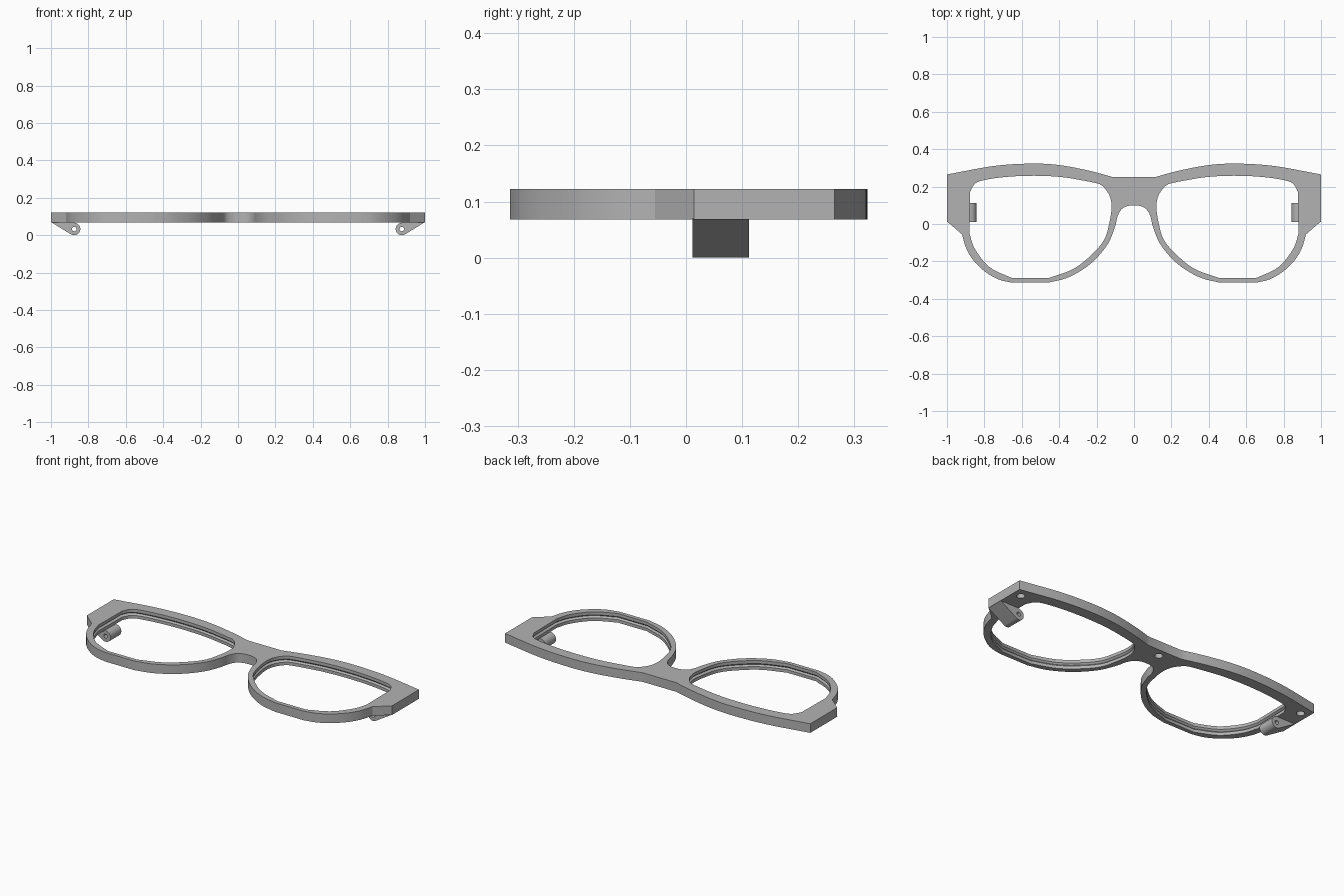
import bpy, bmesh, math
from mathutils import Vector

cube = bpy.data.objects.get("Cube")
if cube:
    bpy.data.objects.remove(cube)

grey = bpy.data.materials.new("matte_grey")
grey.use_nodes = True
grey.diffuse_color = (0.45, 0.45, 0.45, 1)
grey.node_tree.nodes["Principled BSDF"].inputs["Base Color"].default_value = (0.45, 0.45, 0.45, 1)

BOTTOM, TOP = 0.068, 0.122


def smooth(points, steps=6):
    """Smooth open curve through the points."""
    p = [Vector(q) for q in points]
    p = [2 * p[0] - p[1]] + p + [2 * p[-1] - p[-2]]
    out = []
    for a, b, c, d in zip(p, p[1:], p[2:], p[3:]):
        for i in range(steps):
            t = i / steps
            out.append(0.5 * (2 * b + (c - a) * t + (2 * a - 5 * b + 4 * c - d) * t ** 2
                              + (3 * b - a - 3 * c + d) * t ** 3))
    return out + [p[-2]]


def circle(cx, cy, r, n=24):
    return [Vector((cx + r * math.cos(k * math.tau / n), cy + r * math.sin(k * math.tau / n)))
            for k in range(n)]


def mirror(points):
    return [Vector((-q.x, q.y)) for q in points]


def loft(name, layers, along_y=False):
    """Solid through matching outlines, given as (height, outline) pairs."""
    bm = bmesh.new()
    rings = [[bm.verts.new((q[0], h, q[1]) if along_y else (q[0], q[1], h)) for q in pts]
             for h, pts in layers]
    n = len(rings[0])
    for lo, hi in zip(rings, rings[1:]):
        for i in range(n):
            j = (i + 1) % n
            bm.faces.new((lo[i], lo[j], hi[j], hi[i]))
    bm.faces.new(rings[0][::-1])
    bm.faces.new(rings[-1])
    bmesh.ops.recalc_face_normals(bm, faces=bm.faces)
    mesh = bpy.data.meshes.new(name)
    bm.to_mesh(mesh)
    bm.free()
    mesh.materials.append(grey)
    obj = bpy.data.objects.new(name, mesh)
    bpy.context.collection.objects.link(obj)
    return obj


def cut(obj, cutter):
    """Subtract the cutter, bake the result and drop the cutter."""
    mod = obj.modifiers.new("cut", 'BOOLEAN')
    mod.operation, mod.solver, mod.object = 'DIFFERENCE', 'EXACT', cutter
    graph = bpy.context.evaluated_depsgraph_get()
    baked = bpy.data.meshes.new_from_object(obj.evaluated_get(graph))
    obj.modifiers.clear()
    obj.data = baked
    bpy.data.objects.remove(cutter)


# Outer outline of one half, from the brow centre round to the nose arch
brow = smooth([(0.11, 0.25), (0.24, 0.285), (0.4, 0.315), (0.55, 0.323), (0.75, 0.31), (1, 0.265)])
rim = smooth([(0.92, -0.055), (0.895, -0.135), (0.85, -0.205), (0.785, -0.263), (0.72, -0.298), (0.65, -0.314)])
nose = smooth([(0.46, -0.314), (0.35, -0.285), (0.235, -0.215), (0.145, -0.115), (0.103, -0.02),
               (0.088, 0.04), (0.065, 0.08), (0.03, 0.097), (0, 0.1)])
half = brow + [Vector((1, 0.014))] + rim + nose
outline = half + mirror(half[:-1])[::-1]

# Lens opening
lens = (smooth([(0.23, 0.225), (0.38, 0.25), (0.53, 0.258), (0.68, 0.252), (0.8, 0.235),
                (0.85, 0.215), (0.877, 0.17)])
        + smooth([(0.88, -0.05), (0.85, -0.135), (0.77, -0.232), (0.65, -0.29)])
        + smooth([(0.46, -0.29), (0.33, -0.243), (0.235, -0.172), (0.16, -0.085), (0.13, 0.015),
                  (0.12, 0.1), (0.135, 0.16), (0.175, 0.208), (0.23, 0.225)])[:-1])
centre = Vector((0.5, -0.016))
groove = [centre + (q - centre) * 1.03 for q in lens]

frame = loft("frame_front", [(BOTTOM, outline), (TOP, outline)])
for side in (lambda p: p, mirror):
    # Opening with a lens groove halfway up its wall
    cut(frame, loft("lens_cutter", [(BOTTOM - 0.1, side(lens)), (0.086, side(lens)), (0.095, side(groove)),
                                    (0.104, side(lens)), (TOP + 0.1, side(lens))]))
    # Small blind hole under the outer corner
    hole = side(circle(0.95, 0.215, 0.022))
    cut(frame, loft("corner_hole_cutter", [(BOTTOM - 0.1, hole), (0.1, hole)]))

# Blind hole under the bridge
hole = circle(0, 0.2, 0.022)
cut(frame, loft("bridge_hole_cutter", [(BOTTOM - 0.1, hole), (0.1, hole)]))

# Hinges: a tapered arm ending in a drilled knuckle
KX, KZ, KR = 0.876, 0.033, 0.033
arc = [Vector((KX + KR * math.cos(math.radians(a)), KZ + KR * math.sin(math.radians(a))))
       for a in range(105, 302, 7)]
profile = [Vector((1, 0.07)), Vector((0.885, 0.07))] + arc
parts = [frame]
for name, side in (("left_hinge", lambda p: p), ("right_hinge", mirror)):
    hinge = loft(name, [(0.012, side(profile)), (0.112, side(profile))], True)
    pin = side(circle(KX, KZ, 0.012))
    cut(hinge, loft("pin_cutter", [(-0.1, pin), (0.3, pin)], True))
    parts.append(hinge)

bpy.ops.object.select_all(action='DESELECT')
for obj in parts:
    obj.select_set(True)
bpy.context.view_layer.objects.active = frame
bpy.ops.object.shade_smooth_by_angle(angle=math.radians(25))
